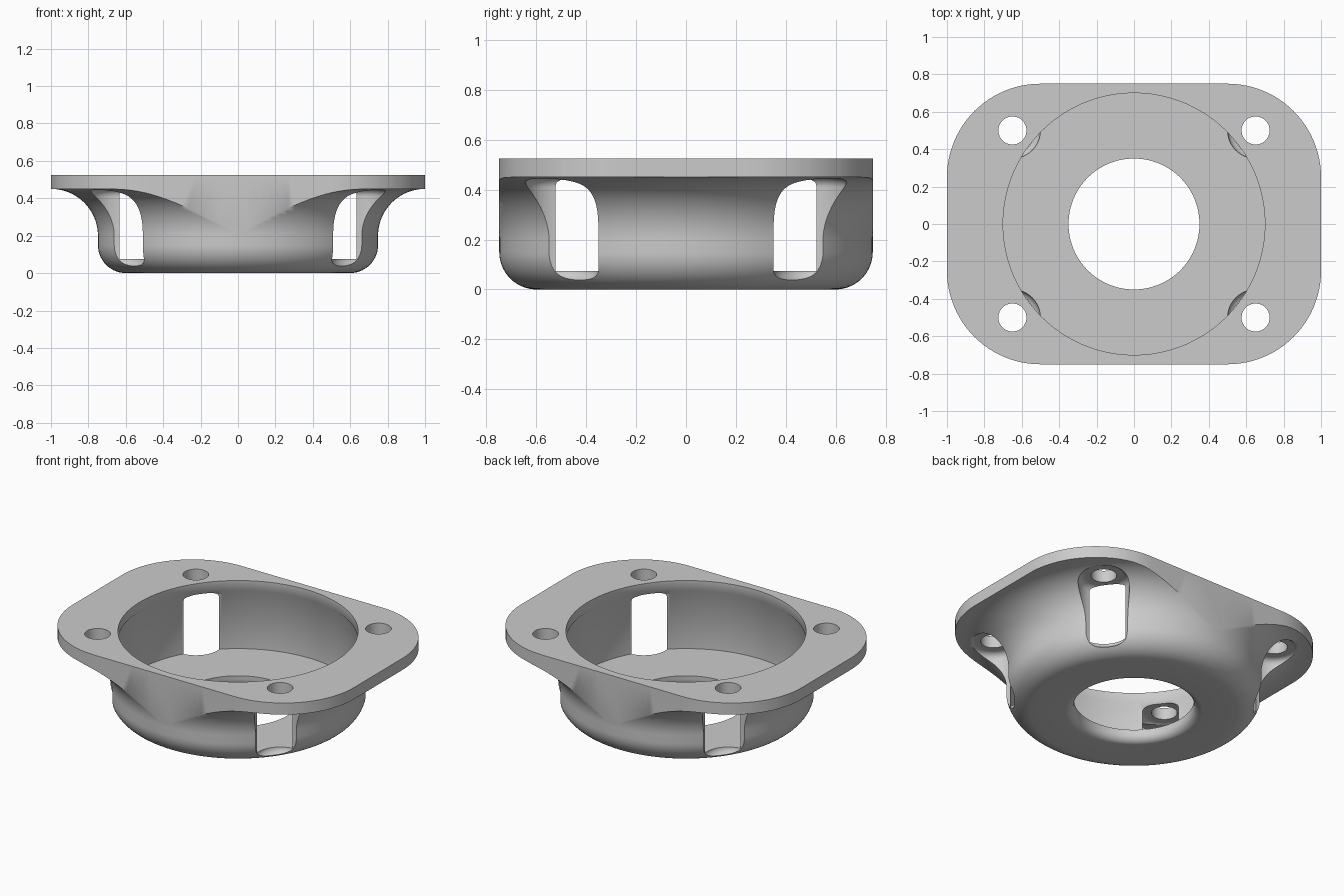
import bpy, bmesh
from math import sin, cos, pi, radians

cube = bpy.data.objects.get("Cube")
if cube:
    bpy.data.objects.remove(cube, do_unlink=True)

# Single plain grey material
grey = bpy.data.materials.new("plain_grey")
grey.use_nodes = True
GREY = (0.6, 0.6, 0.6, 1)
grey.diffuse_color = GREY
grey.node_tree.nodes["Principled BSDF"].inputs["Base Color"].default_value = GREY


def arc(cx, cy, r, start, end, steps):
    """Points on an arc, angles in degrees."""
    angles = [radians(start + (end - start) * i / steps) for i in range(steps + 1)]
    return [(cx + r * cos(a), cy + r * sin(a)) for a in angles]


def finish(name, bm):
    bmesh.ops.remove_doubles(bm, verts=bm.verts, dist=1e-5)
    bmesh.ops.recalc_face_normals(bm, faces=bm.faces)
    mesh = bpy.data.meshes.new(name)
    bm.to_mesh(mesh)
    bm.free()
    mesh.materials.append(grey)
    obj = bpy.data.objects.new(name, mesh)
    bpy.context.collection.objects.link(obj)
    return obj


def lathe(bm, profile, steps, centre=(0, 0), closed=False):
    """Revolve (radius, height) points about a vertical axis."""
    x, y = centre
    verts = [bm.verts.new((x + r, y, z)) for r, z in profile]
    pairs = list(zip(verts, verts[1:]))
    if closed:
        pairs.append((verts[-1], verts[0]))
    edges = [bm.edges.new(p) for p in pairs]
    bmesh.ops.spin(bm, geom=verts + edges, cent=(x, y, 0), axis=(0, 0, 1),
                   angle=2 * pi, steps=steps, use_merge=True)


def boolean(target, cutter, operation):
    mod = target.modifiers.new(operation.lower(), "BOOLEAN")
    mod.operation, mod.object, mod.solver = operation, cutter, "EXACT"
    bpy.ops.object.select_all(action="DESELECT")
    bpy.context.view_layer.objects.active = target
    target.select_set(True)
    bpy.ops.object.modifier_apply(modifier=mod.name)
    bpy.data.objects.remove(cutter, do_unlink=True)


# Cup with floor, flared neck and oversized flange, as one closed profile
TOP, PLATE, FLOOR, WALL = 0.525, 0.45, 0.075, 0.749
profile = arc(0.4, 0.05, 0.05, 180, 270, 8)
profile += arc(WALL - 0.15, 0.15, 0.15, -90, 0, 14)
profile += arc(WALL + 0.25, 0.2, 0.25, 180, 90, 20)
profile += [(1.2, PLATE), (1.2, TOP), (0.7, TOP), (0.7, 0.465),
            (0.725, 0.43), (0.725, FLOOR), (0.35, FLOOR)]
bm = bmesh.new()
lathe(bm, profile, 128, closed=True)
housing = finish("flanged_housing", bm)

# Rounded rectangle that trims the flange
outline = []
for sx, sy, start in ((1, 1, 0), (-1, 1, 90), (-1, -1, 180), (1, -1, 270)):
    outline += arc(0.5 * sx, 0.25 * sy, 0.5, start, start + 90, 24)
bm = bmesh.new()
face = bm.faces.new([bm.verts.new((x, y, -0.2)) for x, y in outline])
new = bmesh.ops.extrude_face_region(bm, geom=[face])["geom"]
bmesh.ops.translate(bm, vec=(0, 0, 1),
                    verts=[v for v in new if isinstance(v, bmesh.types.BMVert)])
boolean(housing, finish("flange_outline", bm), "INTERSECT")

# Bolt holes with round-ended clearance pockets that break through the wall
pocket = [(0, 0.036)] + arc(0.11, 0.076, 0.04, -90, 0, 8)
pocket += arc(0.11, PLATE - 0.041, 0.04, 0, 90, 8)
pocket += [(0.075, PLATE - 0.001), (0.075, 0.7), (0, 0.7)]
bm = bmesh.new()
for sx in (-1, 1):
    for sy in (-1, 1):
        lathe(bm, pocket, 48, centre=(0.65 * sx, 0.5 * sy))
boolean(housing, finish("bolt_pockets", bm), "DIFFERENCE")

# Smooth curved walls, crisp rims
bpy.ops.object.select_all(action="DESELECT")
bpy.context.view_layer.objects.active = housing
housing.select_set(True)
bpy.ops.object.shade_smooth_by_angle(angle=radians(40))
